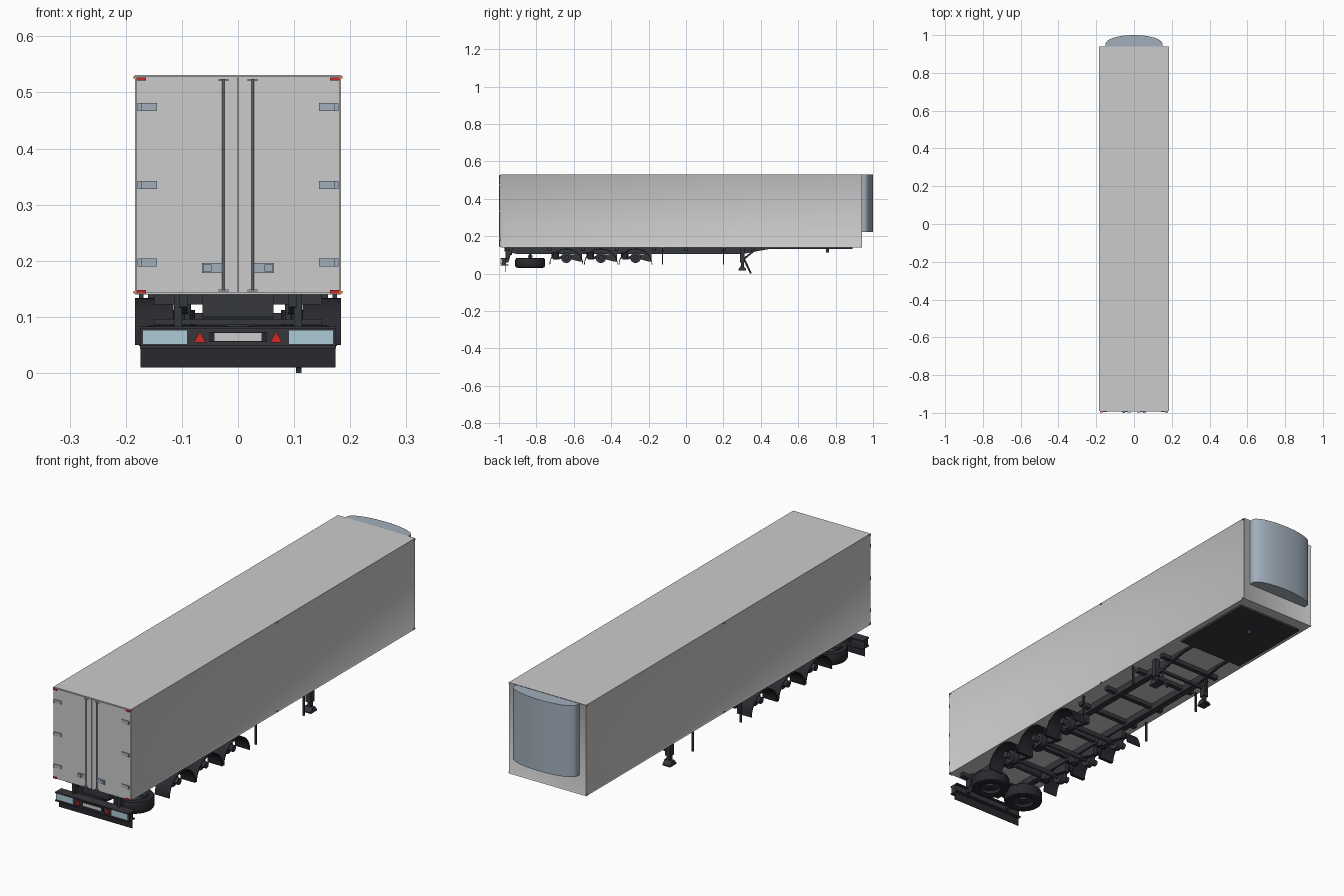
import bpy, bmesh, math
from mathutils import Matrix, Vector

if "Cube" in bpy.data.objects:
    bpy.data.objects.remove(bpy.data.objects["Cube"])


def mat(name, r, g, b):
    m = bpy.data.materials.new(name)
    m.diffuse_color = (r, g, b, 1)
    m.use_nodes = True
    m.node_tree.nodes["Principled BSDF"].inputs["Base Color"].default_value = m.diffuse_color
    return m


DARK = mat("chassis_dark", .035, .038, .045)
RUBBER = mat("rubber", .022, .022, .028)
STEEL = mat("blue_steel", .36, .43, .50)
LAMP = mat("lamp_glass", .42, .60, .67)
RED = mat("red", .65, .02, .02)
ORANGE = mat("orange", .85, .30, .03)


def finish(name, bm, m):
    bmesh.ops.recalc_face_normals(bm, faces=bm.faces)
    me = bpy.data.meshes.new(name)
    bm.to_mesh(me)
    bm.free()
    ob = bpy.data.objects.new(name, me)
    bpy.context.collection.objects.link(ob)
    if m:
        me.materials.append(m)
    return ob


def box(name, x, y, z, m=None):
    """Box from (min, max) ranges."""
    bm = bmesh.new()
    bmesh.ops.create_cube(bm, size=1)
    for v in bm.verts:
        v.co = [(r[0] + r[1]) / 2 + c * (r[1] - r[0]) for r, c in zip((x, y, z), v.co)]
    return finish(name, bm, m)


def sbox(name, s, x, y, z, m=None):
    """Box on side s (+1 or -1)."""
    return box(name, sorted((s * x[0], s * x[1])), y, z, m)


def prism(name, pts, axis, a, b, m=None):
    """Extrude a 2D outline from a to b along axis 0, 1 or 2."""
    bm = bmesh.new()
    vs = []
    for p in pts:
        c = list(p)
        c.insert(axis, a)
        vs.append(bm.verts.new(c))
    r = bmesh.ops.extrude_face_region(bm, geom=[bm.faces.new(vs)])
    d = Vector((0, 0, 0))
    d[axis] = b - a
    for v in r["geom"]:
        if isinstance(v, bmesh.types.BMVert):
            v.co += d
    return finish(name, bm, m)


def rod(name, p, q, r, m=DARK, n=12, r2=None):
    """Cylinder or cone between two points."""
    p, q = Vector(p), Vector(q)
    d = q - p
    bm = bmesh.new()
    bmesh.ops.create_cone(bm, cap_ends=True, segments=n, radius1=r,
                          radius2=r if r2 is None else r2, depth=d.length,
                          matrix=Matrix.Translation((p + q) / 2) @ d.to_track_quat('Z', 'Y').to_matrix().to_4x4())
    return finish(name, bm, m)


def lathe(name, prof, centre, m, n=36):
    """Spin a closed (radius, z) profile about a vertical axis."""
    bm = bmesh.new()
    rings = [[bm.verts.new((centre[0] + r * math.cos(t * math.tau / n),
                            centre[1] + r * math.sin(t * math.tau / n), z)) for r, z in prof]
             for t in range(n)]
    k = len(prof)
    for i in range(n):
        for j in range(k):
            bm.faces.new((rings[i][j], rings[i - 1][j], rings[i - 1][(j + 1) % k], rings[i][(j + 1) % k]))
    return finish(name, bm, m)


# Cargo box with framed side and nose panels
body = box("cargo_box", (-.184, .184), (-.99, .94), (.14, .531))
bm = bmesh.new()
bm.from_mesh(body.data)
bm.normal_update()
panels = [f for f in bm.faces if abs(f.normal.x) > .9 or f.normal.y > .9]
bmesh.ops.inset_individual(bm, faces=panels, thickness=.007, depth=-.003)
bm.to_mesh(body.data)
bm.free()

# Curved cooling unit on the nose
arc = [(.15 * math.cos(t * math.pi / 24), .955 + .045 * math.sin(t * math.pi / 24)) for t in range(25)]
prism("cooling_unit", [(.15, .936)] + arc + [(-.15, .936)], 2, .222, .529, STEEL)

# Rear doors with bars, hinges, handles and markers
for s in (-1, 1):
    sbox("rear_door", s, (.0005, .181), (-.993, -.989), (.143, .528))
    rod("door_lock_bar", (s * .026, -.996, .147), (s * .026, -.996, .524), .0025, STEEL, 10)
    for z in (.147, .522):
        sbox("lock_bar_keeper", s, (.017, .035), (-.997, -.992), (z - .002, z + .002), STEEL)
    for z in (.197, .335, .474):
        sbox("door_hinge", s, (.144, .176), (-.996, -.992), (z - .007, z + .007), STEEL)
        sbox("hinge_knuckle", s, (.171, .179), (-.999, -.992), (z - .007, z + .007), STEEL)
    sbox("handle_plate", s, (.028, .064), (-.996, -.992), (.178, .196), STEEL)
    sbox("handle_latch", s, (.047, .062), (-1, -.995), (.181, .193), STEEL)
    for z in (.145, .524):
        sbox("rear_marker", s, (.164, .181), (-.997, -.992), (z - .003, z + .003), RED)
    for y in (-.985, .005, .935):
        for z in (.144, .527):
            sbox("side_marker", s, (.182, .186), (y - .006, y + .004), (z - .002, z + .002), ORANGE)

# Main chassis rails and cross members
rail = [(-.97, .141), (-.97, .118), (-.9, .105), (.3, .105), (.44, .131), (.89, .131), (.89, .141)]
for s in (-1, 1):
    prism("chassis_rail", rail, 0, s * .09, s * .104, DARK)
    prism("rail_flange", [(-.9, .108), (-.9, .104), (.3, .104), (.3, .108)], 0, s * .084, s * .11, DARK)
for y in (-.95, -.73, -.55, -.37, -.17, .0, .2, .36):
    box("cross_member", (-.15, .15), (y - .01, y + .01), (.122, .141), DARK)
box("rear_chassis_block", (-.063, .063), (-.965, -.93), (.1, .141), DARK)
box("coupling_plate", (-.16, .16), (.5, .89), (.131, .141), DARK)
rod("coupling_pin", (0, .757, .113), (0, .757, .135), .008)

# Three axles with arched mudguards, hubs, arms and air springs
for y in (-.64, -.455, -.27):
    rod("axle", (-.165, y, .085), (.165, y, .085), .011)
    for s in (-1, 1):
        outer, inner = [], []
        for i in range(17):
            a = math.pi * i / 16
            outer.append((y + .09 * math.cos(a), .05 + .084 * math.sin(a)))
            inner.append((y + .086 * math.cos(a), .05 + .08 * math.sin(a)))
        prism("mudguard", outer + inner[::-1], 0, s * .115, s * .184, RUBBER)
        rod("brake_drum", (s * .118, y, .085), (s * .145, y, .085), .028, n=24)
        rod("wheel_hub", (s * .145, y, .085), (s * .17, y, .085), .014, n=16)
        arm = [(y + .085, .105), (y + .085, .065), (y + .07, .065), (y + .012, .08),
               (y - .07, .075), (y - .07, .085), (y, .1), (y + .06, .105)]
        prism("trailing_arm", arm, 0, s * .088, s * .106, DARK)
        rod("air_spring", (s * .097, y - .058, .08), (s * .097, y - .058, .112), .02, RUBBER, 16)

# Two spare wheels lying flat at the rear, with carriers
tyre = [(.045, .036), (.066, .031), (.076, .034), (.08, .042), (.08, .074),
        (.076, .082), (.066, .085), (.045, .08)]
for s in (-1, 1):
    c = (s * .09, -.833)
    lathe("spare_tyre", tyre, c, RUBBER)
    rod("spare_rim", (*c, .05), (*c, .075), .046, DARK, 24)
    rod("spare_hub", (*c, .04), (*c, .06), .016, DARK, 16)
    rod("spare_hanger", (*c, .07), (*c, .135), .006)
box("spare_carrier", (-.15, .15), (-.845, -.82), (.086, .096), DARK)
rod("air_tank", (-.063, -.7, .107), (.063, -.7, .107), .018, n=20)

# Rear bumper with lamps, number plate, triangles and rubber flap
box("rear_bumper", (-.175, .175), (-.985, -.962), (.046, .08), DARK)
for z in (.046, .08):
    box("bumper_lip", (-.175, .175), (-.993, -.95), (z - .002, z + .003), DARK)
box("rubber_flap", (-.174, .174), (-.967, -.965), (.01, .048), RUBBER)
box("plate_holder", (-.051, .051), (-.989, -.984), (.055, .073), RUBBER)
box("number_plate", (-.042, .042), (-.991, -.988), (.057, .071))
for s in (-1, 1):
    sbox("rear_lamp", s, (.09, .17), (-.991, -.984), (.051, .077), LAMP)
    prism("reflector_triangle", [(s * .068 - .011, .054), (s * .068 + .011, .054), (s * .068, .074)],
          1, -.99, -.984, RED)
    prism("bumper_bracket", [(-.965, .06), (-.95, .06), (-.925, .14), (-.965, .14)],
          0, s * .1, s * .114, DARK)

# Landing legs, crank and side guard posts
for s in (-1, 1):
    sbox("landing_leg", s, (.12, .144), (.288, .314), (.06, .141), DARK)
    sbox("landing_leg_inner", s, (.124, .14), (.293, .309), (.025, .065), DARK)
    prism("landing_foot", [(.28, .018), (.322, .018), (.322, .023), (.309, .04), (.293, .04), (.28, .023)],
          0, s * .114, s * .15, DARK)
    rod("leg_brace", (s * .1, .36, .12), (s * .13, .305, .075), .005)
    for y in (-.125, .2):
        sbox("guard_post", s, (.168, .176), (y - .003, y + .003), (.048, .141), DARK)
box("leg_cross_bar", (-.13, .13), (.295, .307), (.095, .107), DARK)
rod("crank_arm", (.108, .312, .075), (.108, .345, .005), .005)
box("crank_grip", (.103, .113), (.34, .35), (0, .01), DARK)

# Smooth the round parts, keep edges sharp
bpy.ops.object.select_all(action='SELECT')
bpy.context.view_layer.objects.active = body
bpy.ops.object.shade_smooth_by_angle(angle=math.radians(32))
